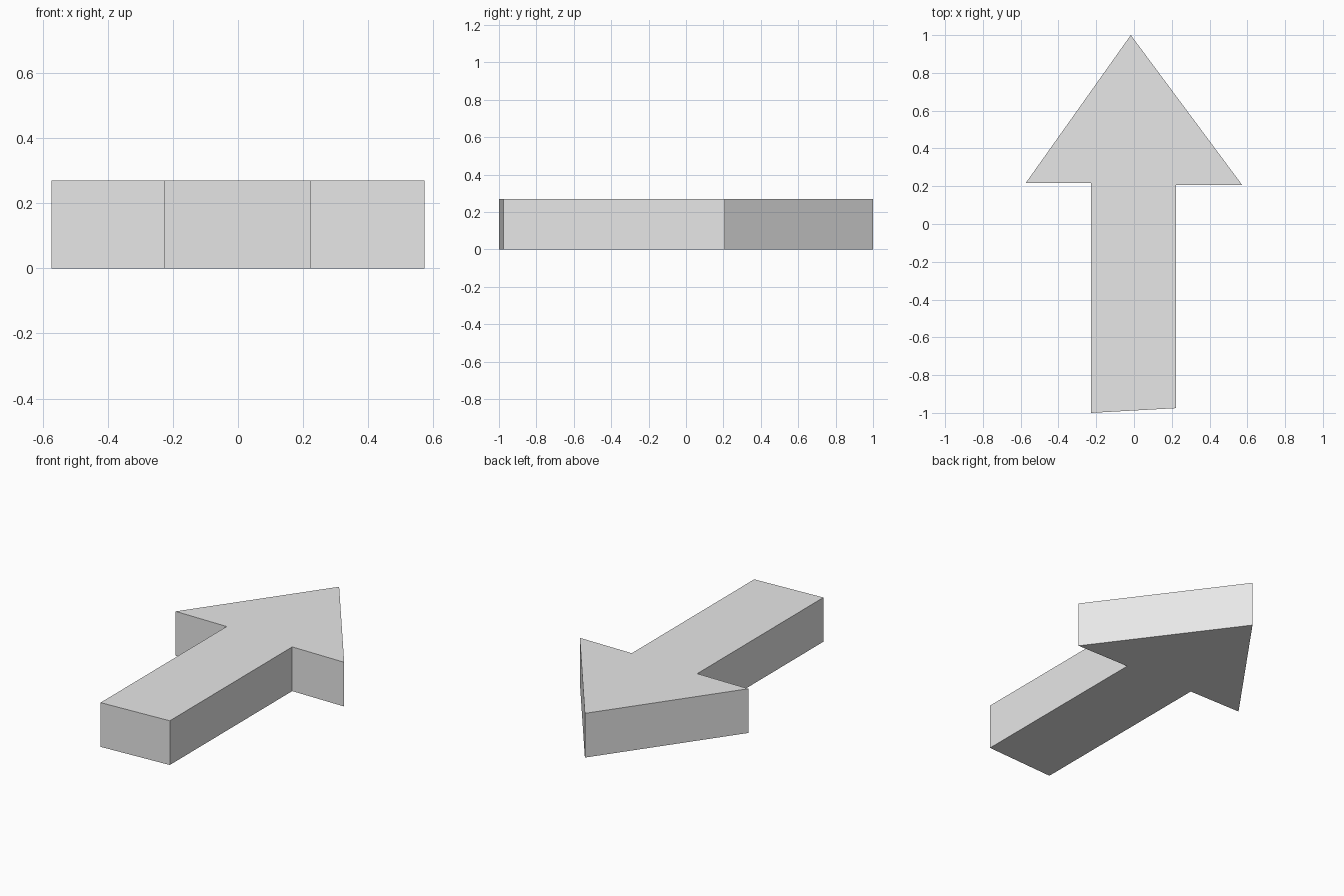
import bpy
import bmesh

cube = bpy.data.objects.get("Cube")
if cube:
    bpy.data.objects.remove(cube, do_unlink=True)

# Plain light grey
grey = bpy.data.materials.new("light_grey")
grey.use_nodes = True
color = (0.8, 0.8, 0.8, 1.0)
grey.diffuse_color = color
grey.node_tree.nodes["Principled BSDF"].inputs["Base Color"].default_value = color

# Slightly irregular arrow outline, counter-clockwise from the tail
HEIGHT = 0.27
outline = [
    (-0.228, -1.0), (0.222, -0.975),                # tail end
    (0.222, 0.206), (0.573, 0.206),                 # left barb
    (-0.017, 1.0),                                  # tip
    (-0.573, 0.217), (-0.228, 0.217),               # right barb
]

# Extrude the outline into a solid slab
bm = bmesh.new()
base = bm.faces.new([bm.verts.new((x, y, 0)) for x, y in outline])
top = bmesh.ops.extrude_face_region(bm, geom=[base], use_keep_orig=True)
top_verts = [g for g in top["geom"] if isinstance(g, bmesh.types.BMVert)]
bmesh.ops.translate(bm, vec=(0, 0, HEIGHT), verts=top_verts)
bmesh.ops.recalc_face_normals(bm, faces=bm.faces)

mesh = bpy.data.meshes.new("arrow")
bm.to_mesh(mesh)
bm.free()
mesh.materials.append(grey)
arrow = bpy.data.objects.new("arrow", mesh)
bpy.context.collection.objects.link(arrow)
